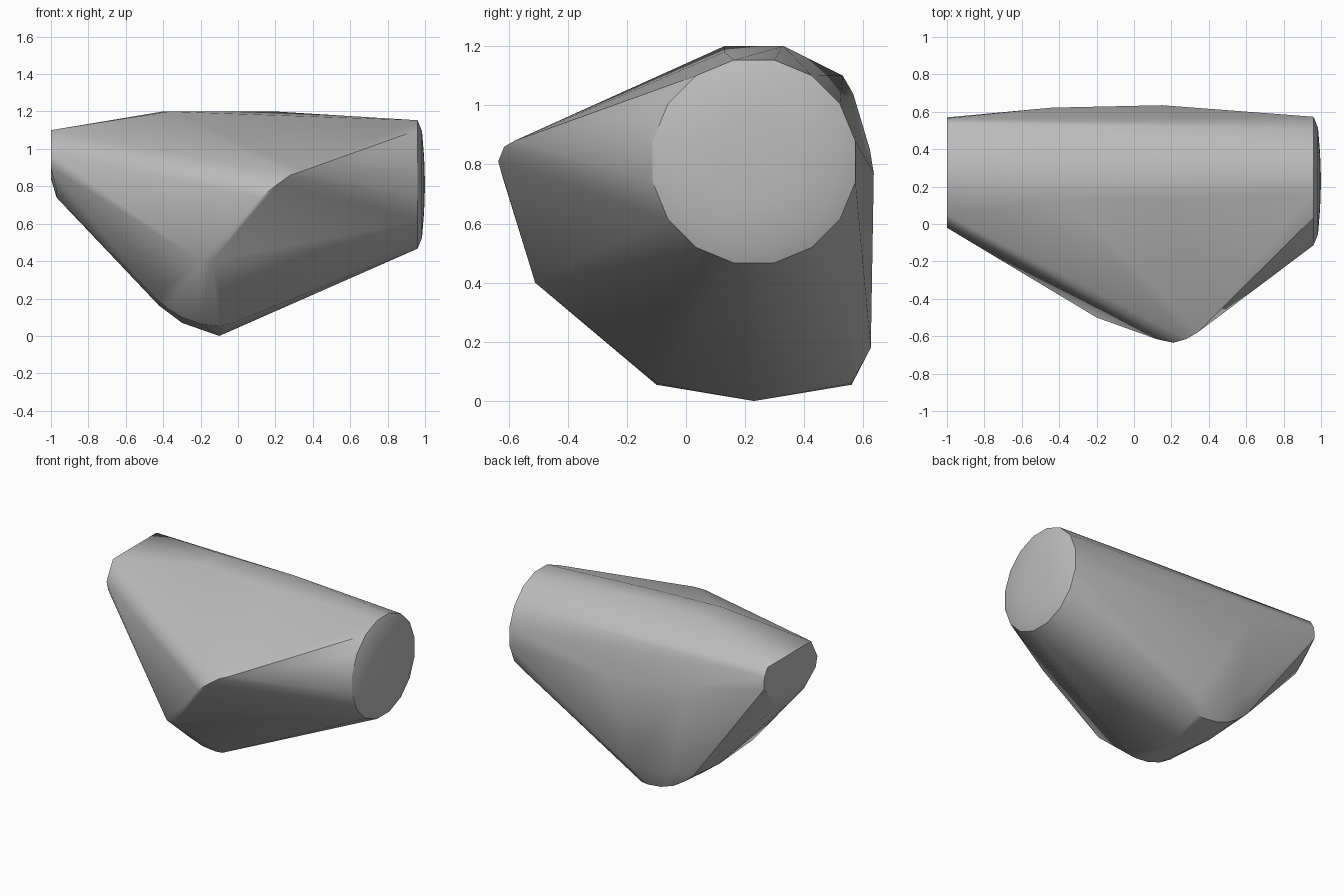
import bpy
import bmesh
import math
from mathutils import Vector

default_cube = bpy.data.objects.get("Cube")
if default_cube:
    bpy.data.objects.remove(default_cube, do_unlink=True)

MID_Y = 0.23  # centre line of the round end and the keel


def ring(x, radius, height, sides=16):
    """Ring of points around the long axis of the round end."""
    points = []
    for step in range(sides):
        angle = math.tau * (step + 0.5) / sides
        points.append((x, MID_Y + radius * math.cos(angle), height + radius * math.sin(angle)))
    return points


def at_x(x, outline):
    return [(x, y, z) for y, z in outline]


def at_y(y, outline):
    return [(x, y, z) for x, z in outline]


def material(name, value):
    mat = bpy.data.materials.new(name)
    mat.use_nodes = True
    colour = (value, value, value, 1)
    mat.diffuse_color = colour
    mat.node_tree.nodes["Principled BSDF"].inputs["Base Color"].default_value = colour
    return mat


def hull_object(name, points, mat):
    """Wrap a tight skin around the points."""
    bm = bmesh.new()
    for point in points:
        bm.verts.new(Vector(point))
    bmesh.ops.convex_hull(bm, input=bm.verts[:])
    loose = [v for v in bm.verts if not v.link_faces]
    bmesh.ops.delete(bm, geom=loose, context="VERTS")
    bmesh.ops.recalc_face_normals(bm, faces=bm.faces[:])
    mesh = bpy.data.meshes.new(name)
    bm.to_mesh(mesh)
    bm.free()
    mesh.materials.append(mat)
    obj = bpy.data.objects.new(name, mesh)
    bpy.context.collection.objects.link(obj)
    return obj


# Large round end with a shallow dome
round_end = ring(0.96, 0.35, 0.81) + ring(0.984, 0.29, 0.81) + ring(0.995, 0.15, 0.81)
round_end.append((1.0, MID_Y, 0.81))

# Small flat end with a rounded underside
flat_end = at_x(-1.0, [(0.05, 1.1), (0.53, 1.1), (0.565, 1.04), (0.57, 0.96),
                       (0.45, 0.84), (0.2, 0.85), (0.0, 0.9), (-0.02, 0.97)])
flat_end += at_x(-0.97, [(0.08, 0.78), (0.25, 0.74), (0.42, 0.76)])

# Rounded keel, the same on both sides of its centre line
keel_arc = [(-0.05, 0.06), (-0.1, 0.055), (-0.2, 0.065),
            (-0.3, 0.1), (-0.38, 0.15), (-0.45, 0.21)]
keel = at_y(MID_Y - 0.33, keel_arc) + at_y(MID_Y + 0.33, keel_arc)
keel += at_y(MID_Y, [(-0.1, 0.0), (-0.3, 0.07), (-0.42, 0.16)])

# Rounded nose running down to the lower front corner
nose = [(0.34, -0.58, 0.88), (0.28, -0.615, 0.86), (0.21, -0.635, 0.81),
        (0.12, -0.615, 0.74), (-0.14, -0.51, 0.4), (-0.2, -0.5, 0.4)]

# Top plateau and rear bulge
top = [(-0.37, 0.13, 1.2), (-0.4, 0.33, 1.2), (0.2, 0.33, 1.2), (0.2, 0.13, 1.18)]
rear = [(0.15, 0.635, 0.77), (-0.44, 0.622, 0.85), (0.0, 0.625, 0.18), (-0.33, 0.61, 0.22)]

stone_grey = material("stone grey", 0.5)
boulder = hull_object("faceted_boulder", round_end + flat_end + keel + nose + top + rear, stone_grey)

bpy.ops.object.select_all(action="DESELECT")
boulder.select_set(True)
bpy.context.view_layer.objects.active = boulder
bpy.ops.object.shade_smooth_by_angle(angle=math.radians(30))
